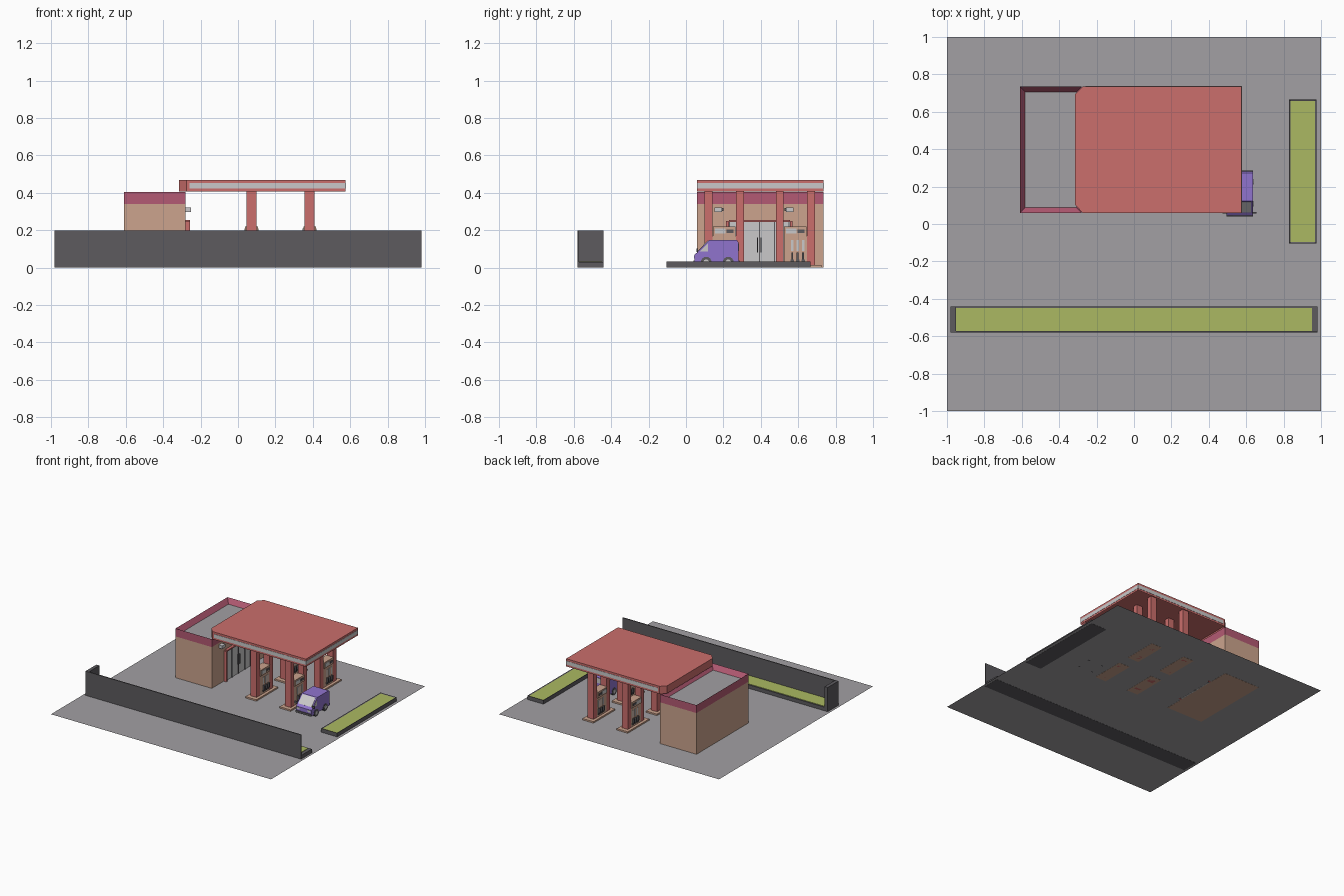
import bpy, bmesh, math
from mathutils import Vector

if "Cube" in bpy.data.objects:
    bpy.data.objects.remove(bpy.data.objects["Cube"])


def mat(name, r, g, b):
    m = bpy.data.materials.new(name)
    lin = [((c / 255 + 0.055) / 1.055) ** 2.4 for c in (r, g, b)]
    m.diffuse_color = (*lin, 1)
    m.use_nodes = True
    m.node_tree.nodes["Principled BSDF"].inputs["Base Color"].default_value = m.diffuse_color
    return m


GROUND = mat("asphalt_grey", 162, 160, 163)
DARK = mat("dark_grey", 93, 91, 95)
TAN = mat("tan_wall", 204, 164, 141)
PLUM = mat("plum_trim", 180, 90, 115)
RED = mat("canopy_red", 203, 110, 108)
LIGHT = mat("light_grey", 202, 201, 202)
GREEN = mat("grass_green", 171, 185, 98)
PURPLE = mat("van_purple", 144, 116, 206)


def finish(name, bm, m):
    bmesh.ops.recalc_face_normals(bm, faces=bm.faces)
    me = bpy.data.meshes.new(name)
    bm.to_mesh(me)
    bm.free()
    me.materials.append(m)
    ob = bpy.data.objects.new(name, me)
    bpy.context.collection.objects.link(ob)
    return ob


def box(name, x, y, z, m):
    """Box from (min, max) ranges."""
    bm = bmesh.new()
    bmesh.ops.create_cube(bm, size=1)
    for v in bm.verts:
        v.co = Vector([a[0] if c < 0 else a[1] for a, c in zip((x, y, z), v.co)])
    return finish(name, bm, m)


def prism(name, pts, lo, hi, axis, m):
    """Extrude a 2D outline along x (points are y,z) or z (points are x,y)."""
    bm = bmesh.new()
    put = (lambda p: (lo, *p)) if axis == "x" else (lambda p: (*p, lo))
    f = bm.faces.new([bm.verts.new(put(p)) for p in pts])
    r = bmesh.ops.extrude_face_region(bm, geom=[f])
    d = Vector((hi - lo, 0, 0)) if axis == "x" else Vector((0, 0, hi - lo))
    bmesh.ops.translate(bm, vec=d, verts=[g for g in r["geom"] if isinstance(g, bmesh.types.BMVert)])
    return finish(name, bm, m)


def recess(ob, direction, rim, depth, inner=None):
    """Inset the face looking along z direction and sink it."""
    bm = bmesh.new()
    bm.from_mesh(ob.data)
    bm.normal_update()
    f = max(bm.faces, key=lambda f: f.normal.z * direction)
    bmesh.ops.inset_region(bm, faces=[f], thickness=rim)
    for v in f.verts:
        v.co.z -= direction * depth
    if inner:
        ob.data.materials.append(inner)
        f.material_index = 1
    bm.to_mesh(ob.data)
    bm.free()


# Ground sheet
bm = bmesh.new()
bmesh.ops.create_grid(bm, x_segments=1, y_segments=1, size=1)
for v in bm.verts:
    v.co.z = 0.001
finish("ground", bm, GROUND)

# Shop building with parapet and sunken roof
box("shop_walls", (-0.61, -0.28), (0.06, 0.735), (0, 0.34), TAN)
parapet = box("shop_parapet", (-0.61, -0.28), (0.06, 0.735), (0.34, 0.405), PLUM)
recess(parapet, 1, 0.04, 0.04, GROUND)

# Shop entrance: red frame, glass doors, centre bar and handles
for y in (0.215, 0.555):
    box("door_jamb", (-0.28, -0.257), (y, y + 0.015), (0, 0.25), RED)
box("door_header", (-0.28, -0.257), (0.23, 0.555), (0.245, 0.255), RED)
box("door_glass", (-0.28, -0.272), (0.23, 0.555), (0, 0.245), LIGHT)
for y in (0.232, 0.308, 0.392, 0.474, 0.55):
    box("door_bar", (-0.274, -0.268), (y - 0.003, y + 0.003), (0, 0.245), DARK)
for y in (0.383, 0.401):
    box("door_handle", (-0.272, -0.262), (y - 0.003, y + 0.003), (0.08, 0.16), DARK)

# Wall lamps
for y, s in ((0.172, 1), (0.555, -1)):
    box("wall_lamp", (-0.28, -0.25), (y - 0.02, y + 0.02), (0.297, 0.323), LIGHT)
    c = y + s * 0.024
    box("lamp_bracket", (-0.28, -0.26), (c - 0.004, c + 0.004), (0.302, 0.318), DARK)

# Canopy with hollow underside and light stripe
outline = [(0.575, 0.06), (0.575, 0.735), (-0.275, 0.735), (-0.315, 0.695), (-0.315, 0.103), (-0.275, 0.06)]
canopy = prism("canopy", outline, 0.407, 0.47, "z", RED)
recess(canopy, -1, 0.012, 0.03)
for y in (0.06, 0.735):
    box("canopy_stripe", (-0.26, 0.577), (y - 0.002, y + 0.002), (0.423, 0.453), LIGHT)
box("canopy_end_stripe", (0.573, 0.577), (0.058, 0.737), (0.423, 0.453), LIGHT)

# Pump islands: base, two columns and a double sided pump
for cx in (0.072, 0.383):
    for cy in (0.205, 0.585):
        box("island_base", (cx - 0.05, cx + 0.05), (cy - 0.14, cy + 0.14), (0, 0.013), TAN)
        for s in (-1, 1):
            c = cy + s * 0.084
            box("column", (cx - 0.027, cx + 0.027), (c - 0.021, c + 0.021), (0, 0.44), RED)
        box("pump_body", (cx - 0.027, cx + 0.027), (cy - 0.062, cy + 0.062), (0.01, 0.17), TAN)
        box("pump_head", (cx - 0.034, cx + 0.034), (cy - 0.06, cy + 0.06), (0.17, 0.22), TAN)
        for s in (-1, 1):
            def side(a, b):
                return tuple(sorted((cx + s * a, cx + s * b)))
            box("pump_display", side(0.033, 0.037), (cy - 0.05, cy + 0.005), (0.182, 0.21), LIGHT)
            box("pump_keypad", side(0.033, 0.038), (cy + 0.012, cy + 0.048), (0.186, 0.204), DARK)
            for k in (-1, 0, 1):
                y = cy + 0.012 + k * 0.029
                box("pump_panel", side(0.026, 0.03), (y - 0.007, y + 0.007), (0.09, 0.148), LIGHT)
                box("pump_nozzle", side(0.026, 0.042), (y - 0.005, y + 0.005), (0.045, 0.08), DARK)
                box("pump_hose", side(0.026, 0.034), (y - 0.009, y + 0.009), (0.03, 0.045), DARK)

# Side planter
bed = box("side_planter", (0.83, 0.975), (-0.105, 0.665), (0, 0.033), DARK)
recess(bed, 1, 0.011, 0.004, GREEN)

# Front planter with tall wall and one end return
box("front_planter", (-0.98, 0.98), (-0.58, -0.44), (0, 0.031), DARK)
box("front_grass", (-0.952, 0.952), (-0.572, -0.448), (0.028, 0.034), GREEN)
box("front_wall", (-0.98, 0.98), (-0.58, -0.572), (0, 0.2), DARK)
box("front_wall_return", (-0.98, -0.952), (-0.58, -0.44), (0, 0.2), DARK)

# Van body
X0, X1 = 0.495, 0.635
body = [(0.046, 0.022), (0.046, 0.07), (0.058, 0.08), (0.122, 0.147), (0.272, 0.147),
        (0.281, 0.135), (0.281, 0.022)]
prism("van_body", body, X0, X1, "x", PURPLE)
prism("van_windscreen", [(0.064, 0.086), (0.118, 0.1428), (0.1155, 0.1445), (0.0615, 0.0877)],
      X0 + 0.01, X1 - 0.01, "x", LIGHT)
for x in (X0, X1):
    prism("van_side_window", [(0.072, 0.086), (0.118, 0.086), (0.118, 0.132)], x - 0.002, x + 0.002, "x", LIGHT)
box("van_rear_window", (X0 + 0.015, X1 - 0.015), (0.279, 0.283), (0.09, 0.13), LIGHT)
for y in (0.043, 0.282):
    box("van_bumper", (X0, X1), (y - 0.004, y + 0.004), (0.022, 0.038), DARK)

# Van headlights, mirrors and wheels
for s in (-1, 1):
    cx = (X0 + X1) / 2 + s * 0.05
    box("van_headlight", (cx - 0.014, cx + 0.014), (0.043, 0.047), (0.05, 0.066), LIGHT)
    mx = (X0 + X1) / 2 + s * 0.08
    box("van_mirror", (mx - 0.011, mx + 0.011), (0.056, 0.064), (0.085, 0.102), DARK)
    wx = (X0 + X1) / 2 + s * 0.063
    for wy in (0.108, 0.226):
        for name, r, w, m in (("van_wheel", 0.029, 0.009, DARK), ("van_hub", 0.015, 0.011, LIGHT)):
            ring = [(wy + r * math.cos(a * math.tau / 16), 0.029 + r * math.sin(a * math.tau / 16))
                    for a in range(16)]
            prism(name, ring, wx - w, wx + w, "x", m)
